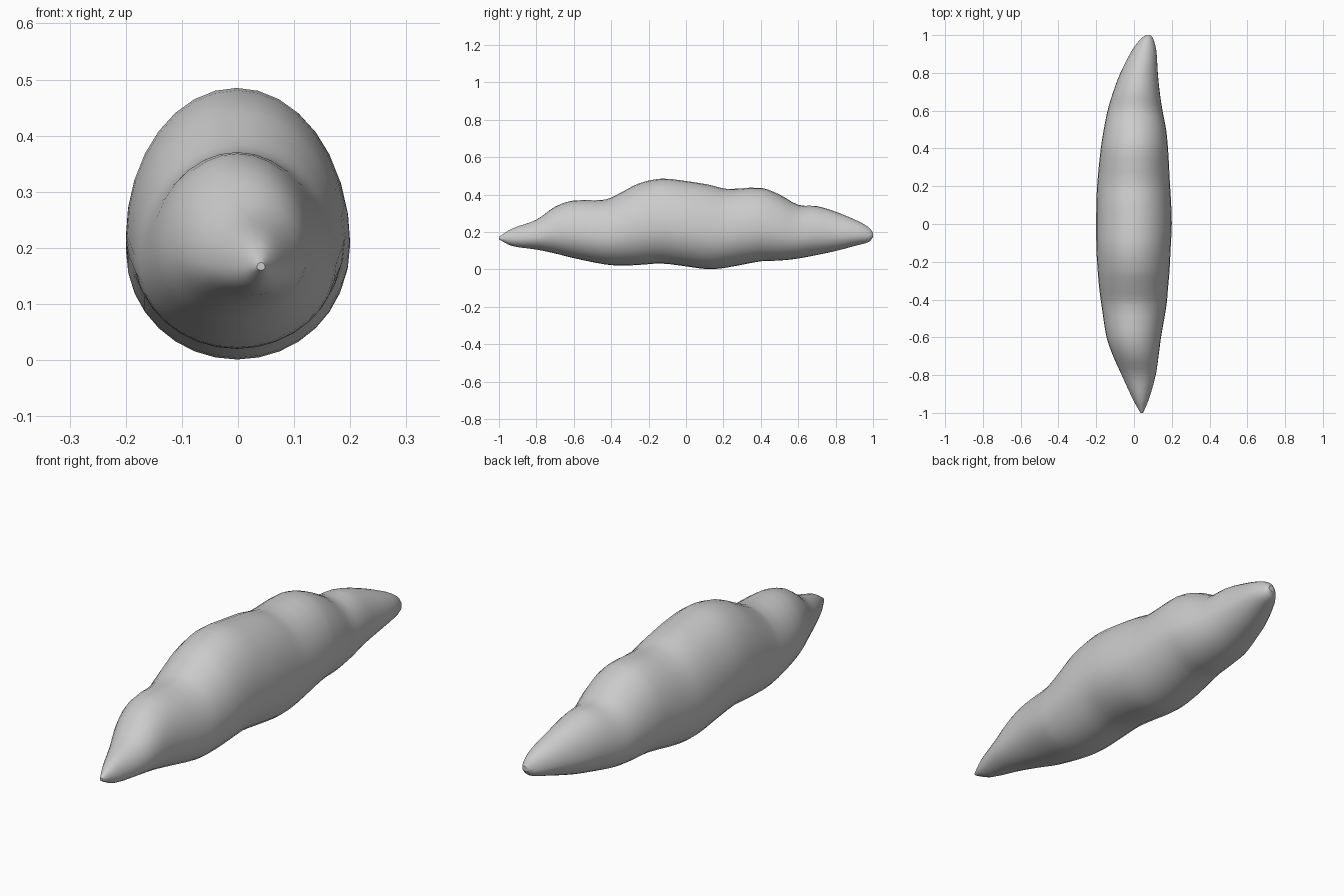
import bpy, bmesh
from math import sin, cos, pi

if "Cube" in bpy.data.objects:
    bpy.data.objects.remove(bpy.data.objects["Cube"])

# Stations along the body: y, left x, right x, bottom z, top z
STATIONS = [
    (-1.00, .034, .048, .160, .174),
    (-0.93, -.005, .078, .125, .218),
    (-0.80, -.065, .115, .106, .265),
    (-0.70, -.110, .130, .085, .335),
    (-0.60, -.145, .143, .060, .368),
    (-0.43, -.172, .172, .026, .373),
    (-0.34, -.184, .180, .020, .415),
    (-0.25, -.192, .188, .024, .460),
    (-0.13, -.199, .194, .031, .485),
    (0.00, -.200, .200, .016, .472),
    (0.12, -.199, .196, .001, .453),
    (0.22, -.194, .190, .010, .430),
    (0.40, -.176, .180, .043, .436),
    (0.50, -.160, .170, .047, .400),
    (0.60, -.140, .151, .058, .345),
    (0.70, -.110, .136, .077, .338),
    (0.80, -.072, .126, .098, .308),
    (0.92, -.010, .118, .130, .258),
    (0.98, .035, .102, .148, .222),
    (1.00, .062, .088, .172, .195),
]
SIDES = 32
STEPS = 3


def spline(a, b, c, d, t):
    """Smooth curve through b and c on unevenly spaced stations."""
    h = c[0] - b[0]
    out = [b[0] + h * t]
    for k in range(1, 5):
        m0 = (c[k] - a[k]) / max(c[0] - a[0], 1e-6) * h
        m1 = (d[k] - b[k]) / max(d[0] - b[0], 1e-6) * h
        out.append((2*t**3 - 3*t*t + 1) * b[k] + (t**3 - 2*t*t + t) * m0
                   + (3*t*t - 2*t**3) * c[k] + (t**3 - t*t) * m1)
    return out


sections = []
last = len(STATIONS) - 1
for i in range(last):
    pts = [STATIONS[min(max(j, 0), last)] for j in range(i - 1, i + 3)]
    sections += [spline(*pts, s / STEPS) for s in range(STEPS)]
sections.append(STATIONS[-1])

# Egg-shaped rings, widest below mid height, lofted along y
bm = bmesh.new()
rings = []
for y, left, right, low, high in sections:
    cx, rx = (left + right) / 2, (right - left) / 2
    cz = low + (high - low) * 0.42
    ring = []
    for k in range(SIDES):
        a = 2 * pi * k / SIDES
        rz = high - cz if sin(a) > 0 else cz - low
        ring.append(bm.verts.new((cx + rx * cos(a), y, cz + rz * sin(a))))
    rings.append(ring)
for r0, r1 in zip(rings, rings[1:]):
    for k in range(SIDES):
        n = (k + 1) % SIDES
        bm.faces.new((r0[k], r0[n], r1[n], r1[k]))
bm.faces.new(rings[0])
bm.faces.new(rings[-1])
bmesh.ops.recalc_face_normals(bm, faces=bm.faces)

mesh = bpy.data.meshes.new("tapered_body")
bm.to_mesh(mesh)
bm.free()
body = bpy.data.objects.new("tapered_body", mesh)
bpy.context.collection.objects.link(body)
bpy.context.view_layer.objects.active = body
body.select_set(True)
bpy.ops.object.shade_smooth_by_angle()
